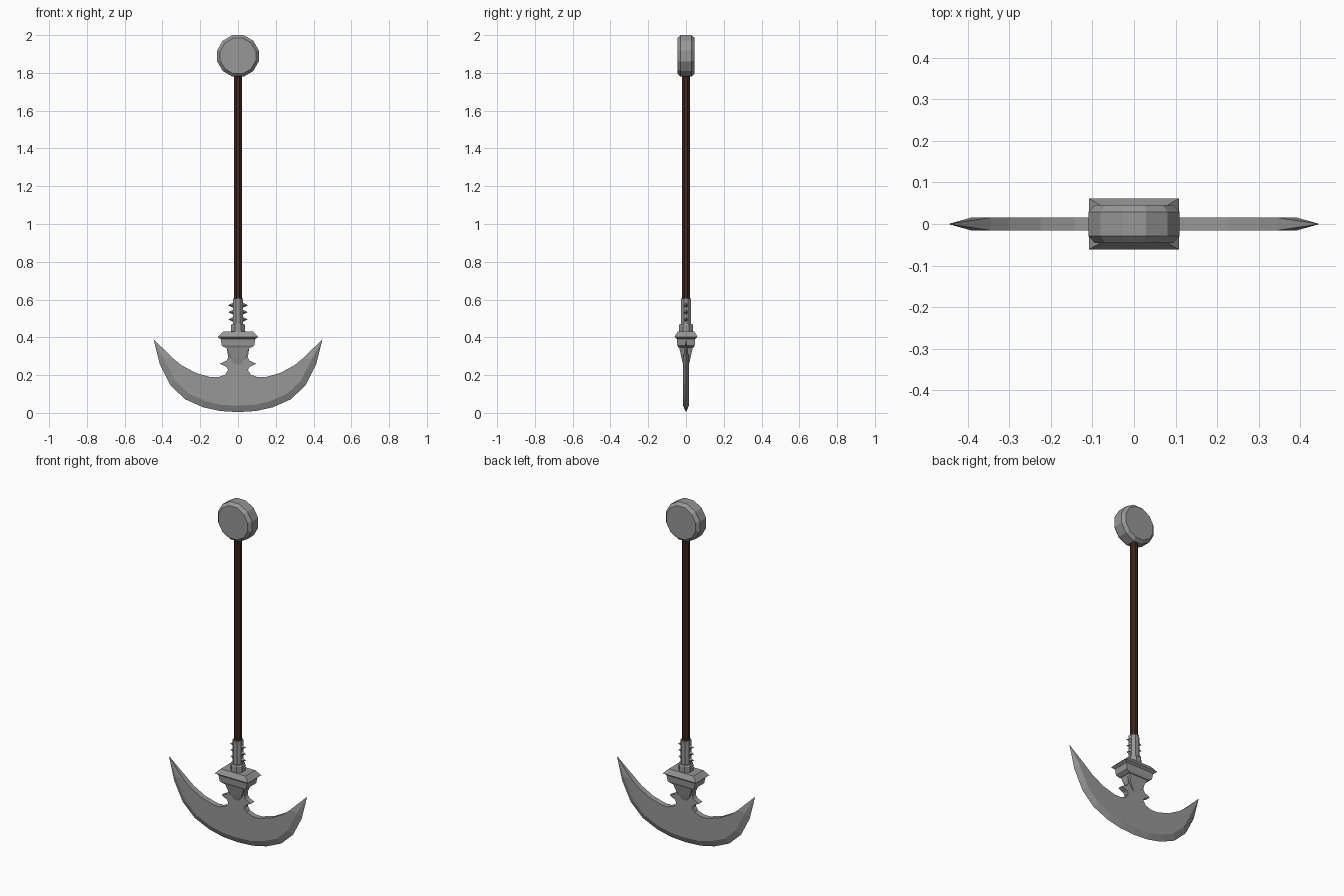
import bpy, bmesh, math
from mathutils import Matrix, Vector

if "Cube" in bpy.data.objects:
    bpy.data.objects.remove(bpy.data.objects["Cube"])


def material(name, rgb):
    m = bpy.data.materials.new(name)
    m.diffuse_color = (*rgb, 1)
    m.use_nodes = True
    m.node_tree.nodes["Principled BSDF"].inputs["Base Color"].default_value = m.diffuse_color
    return m


STEEL = material("grey steel", (0.31, 0.31, 0.31))
WOOD = material("dark brown wood", (0.055, 0.02, 0.012))


def finish(name, bm, mat):
    bmesh.ops.remove_doubles(bm, verts=bm.verts, dist=1e-5)
    bmesh.ops.recalc_face_normals(bm, faces=bm.faces)
    me = bpy.data.meshes.new(name)
    bm.to_mesh(me)
    bm.free()
    me.materials.append(mat)
    ob = bpy.data.objects.new(name, me)
    bpy.context.collection.objects.link(ob)
    return ob


def loft(name, rings, mat):
    """Skin closed rings of points and cap both ends."""
    bm = bmesh.new()
    vs = [[bm.verts.new(p) for p in r] for r in rings]
    n = len(vs[0])
    for a, b in zip(vs, vs[1:]):
        for i in range(n):
            j = (i + 1) % n
            bm.faces.new((a[i], a[j], b[j], b[i]))
    bm.faces.new(vs[0])
    bm.faces.new(vs[-1])
    return finish(name, bm, mat)


def ngon(n, apothem, z):
    r = apothem / math.cos(math.pi / n)
    angs = [2 * math.pi * (i + 0.5) / n for i in range(n)]
    return [Vector((r * math.cos(a), r * math.sin(a), z)) for a in angs]


def rect(hx, hy, z):
    return [(-hx, -hy, z), (hx, -hy, z), (hx, hy, z), (-hx, hy, z)]


# pommel: bevelled 12-sided disc facing front
turn = Matrix.Translation((0, 0, 1.89)) @ Matrix.Rotation(math.pi / 2, 4, 'X')
loft("pommel", [[turn @ p for p in ngon(12, r, y)] for r, y in
     ((0.094, -0.046), (0.11, -0.029), (0.11, 0.029), (0.094, 0.046))], STEEL)

# shaft, socket and collar
loft("shaft", [ngon(8, 0.02, z) for z in (0.58, 1.80)], WOOD)
loft("socket", [ngon(8, 0.027, z) for z in (0.46, 0.605)], STEEL)
loft("collar", [ngon(8, r, z) for r, z in
     ((0.038, 0.42), (0.038, 0.462), (0.034, 0.47))], STEEL)

# spikes on both sides of the socket
for side in (-1, 1):
    for k, z in enumerate((0.495, 0.533, 0.57)):
        bm = bmesh.new()
        bmesh.ops.create_cone(bm, cap_ends=True, segments=4, radius1=0.016,
                              radius2=0, depth=0.032,
                              matrix=Matrix.Translation((side * 0.036, 0, z))
                              @ Matrix.Rotation(side * math.pi / 2, 4, 'Y'))
        finish(f"socket_spike_{'right' if side > 0 else 'left'}_{k + 1}", bm, STEEL)

# stepped rectangular guard and tapering neck
loft("guard", [rect(*r) for r in
     ((0.068, 0.040, 0.345), (0.086, 0.046, 0.356), (0.092, 0.049, 0.392),
      (0.108, 0.061, 0.402), (0.080, 0.045, 0.43))], STEEL)
loft("neck", [rect(*r) for r in
     ((0.012, 0.014, 0.25), (0.040, 0.024, 0.29), (0.062, 0.036, 0.348))], STEEL)

# crescent blade: right-half outlines, mirrored in code
T = 0.0155
tip = (0.447, 0.39)
edge = [(0, 0.004), (0.095, 0.010), (0.185, 0.030), (0.280, 0.072),
        (0.357, 0.145), (0.413, 0.255)]
ridge = [(0, 0.038), (0.090, 0.043), (0.172, 0.062), (0.258, 0.100),
         (0.330, 0.166), (0.392, 0.285)]
inner = [(0.345, 0.290), (0.300, 0.253), (0.225, 0.212), (0.145, 0.189),
         (0.105, 0.189), (0.067, 0.203), (0.052, 0.228), (0.062, 0.244),
         (0.096, 0.261), (0.062, 0.276), (0.052, 0.292), (0.060, 0.35)]

bm = bmesh.new()


def face(*pts):
    bm.faces.new([bm.verts.new(p) for p in pts])


for sx in (1, -1):
    def P(p, y):
        return (sx * p[0], y, p[1])
    for y in (-T, T):
        # flat cheek
        face(*[P(p, y) for p in ridge + inner + [(0, 0.35)]])
        # ground cutting edge
        for i in range(len(edge) - 1):
            face(P(edge[i], 0), P(edge[i + 1], 0), P(ridge[i + 1], y), P(ridge[i], y))
        # pointed tip
        face(P(edge[-1], 0), P(tip, 0), P(ridge[-1], y))
        face(P(ridge[-1], y), P(tip, 0), P(inner[0], y))
    face(P(inner[0], -T), P(inner[0], T), P(tip, 0))
    # inner wall of the crescent and the small barbs
    wall = inner + [(0, 0.35)]
    for a, b in zip(wall, wall[1:]):
        face(P(a, -T), P(b, -T), P(b, T), P(a, T))
finish("crescent_blade", bm, STEEL)
